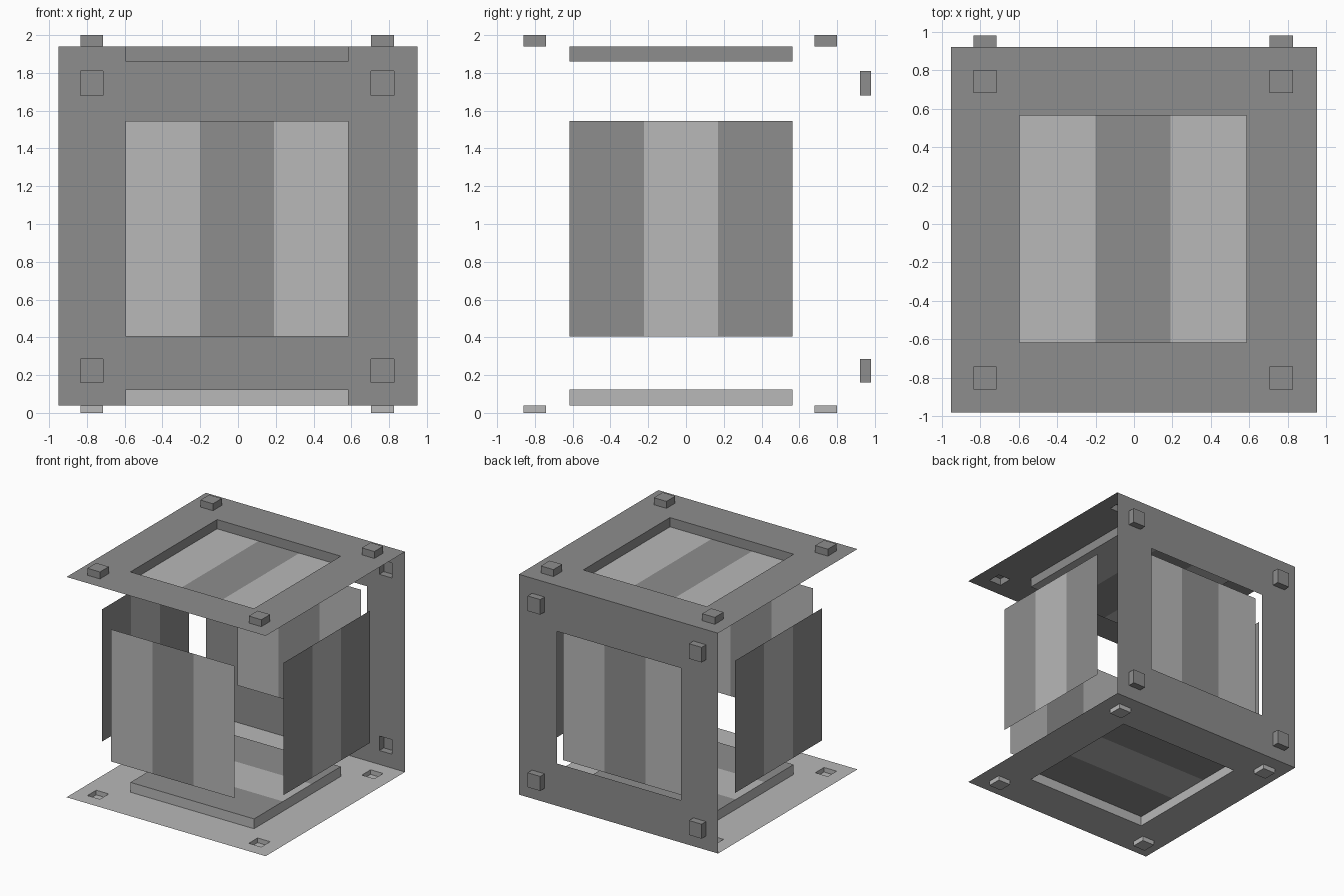
import bpy, bmesh
from mathutils import Vector

if "Cube" in bpy.data.objects:
    bpy.data.objects.remove(bpy.data.objects["Cube"])


def material(name, grey):
    m = bpy.data.materials.new(name)
    m.use_nodes = True
    color = (grey, grey, grey, 1)
    m.diffuse_color = color
    m.node_tree.nodes["Principled BSDF"].inputs["Base Color"].default_value = color
    return m


DARK, LIGHT = 0, 1
MATS = [material("dark grey", 0.27), material("light grey", 0.48)]

# Cut lines: plate edge, studs, window edges and stripe edges
XS = [-.95, -.835, -.715, -.595, -.2, .19, .585, .705, .825, .95]
YS = [-.98, -.86, -.74, -.617, -.222, .17, .565, .68, .80, .92]
ZS = [.04, .16, .285, .405, .785, 1.165, 1.545, 1.68, 1.81, 1.94]
STUDS, WINDOW = (1, 7), (3, 4, 5)

# Mapping from sheet coordinates (u, v, depth) to space
PLACE = {
    "x": lambda u, v, h: Vector((h, u, v)),
    "y": lambda u, v, h: Vector((u, h, v)),
    "z": lambda u, v, h: Vector((u, v, h)),
}


def finish(name, bm, outward):
    """Weld, point the normals outward and make the object."""
    bmesh.ops.remove_doubles(bm, verts=bm.verts, dist=1e-5)
    bmesh.ops.recalc_face_normals(bm, faces=bm.faces)
    bm.faces.ensure_lookup_table()
    if bm.faces[0].normal.dot(outward) < 0:
        bmesh.ops.reverse_faces(bm, faces=bm.faces)
    mesh = bpy.data.meshes.new(name)
    bm.to_mesh(mesh)
    bm.free()
    for m in MATS:
        mesh.materials.append(m)
    bpy.context.collection.objects.link(bpy.data.objects.new(name, mesh))


def add_face(bm, points, mat):
    bm.faces.new([bm.verts.new(p) for p in points]).material_index = mat


def sheet(name, axis, us, vs, height, stripe, wall_mat, outward):
    """Stepped sheet: height(i, j) gives each cell's depth, or None for a gap."""
    bm = bmesh.new()
    place = PLACE[axis]
    n, k = len(us) - 1, len(vs) - 1
    for i in range(n):
        for j in range(k):
            h = height(i, j)
            if h is None:
                continue
            u0, u1, v0, v1 = us[i], us[i + 1], vs[j], vs[j + 1]
            add_face(bm, [place(u0, v0, h), place(u1, v0, h),
                          place(u1, v1, h), place(u0, v1, h)], stripe(i, j))
            # Walls where the depth steps to the next cell
            for a, b, p, q in ((i + 1, j, (u1, v0), (u1, v1)),
                               (i, j + 1, (u0, v1), (u1, v1))):
                g = height(a, b) if a < n and b < k else None
                if g is not None and g != h:
                    add_face(bm, [place(*p, h), place(*q, h),
                                  place(*q, g), place(*p, g)], wall_mat)
    finish(name, bm, outward)


def plate(name, axis, vs, level, stud, recess, frame_mat, by_row, outward):
    """Frame with four hollow studs and a striped recess or open window."""
    def height(i, j):
        if i in STUDS and j in STUDS:
            return stud
        return recess if i in WINDOW and j in WINDOW else level

    def stripe(i, j):
        if i in WINDOW and j in WINDOW and (j if by_row else i) == WINDOW[1]:
            return LIGHT if by_row else DARK
        if i in WINDOW and j in WINDOW:
            return DARK if by_row else LIGHT
        return frame_mat

    sheet(name, axis, XS, vs, height, stripe, frame_mat, Vector(outward))


def panel(name, axis, us, level, middle, outward):
    """Flat panel of three upright stripes."""
    sheet(name, axis, us[3:7], [ZS[3], ZS[6]], lambda i, j: level,
          lambda i, j: middle if i == 1 else 1 - middle, middle, Vector(outward))


# Framed plates
plate("top_plate", "z", YS, 1.94, 2.0, 1.86, DARK, False, (0, 0, 1))
plate("bottom_plate", "z", YS, .04, 0.0, .125, LIGHT, True, (0, 0, -1))
plate("back_plate", "y", ZS, .92, .98, None, DARK, False, (0, 1, 0))

# Floating striped panels
panel("front_panel", "y", XS, -.88, DARK, (0, -1, 0))
panel("back_panel", "y", XS, .84, DARK, (0, 1, 0))
for side, s in (("left", 1), ("right", -1)):
    panel(side + "_panel", "x", YS, s * .865, LIGHT, (s, 0, 0))
